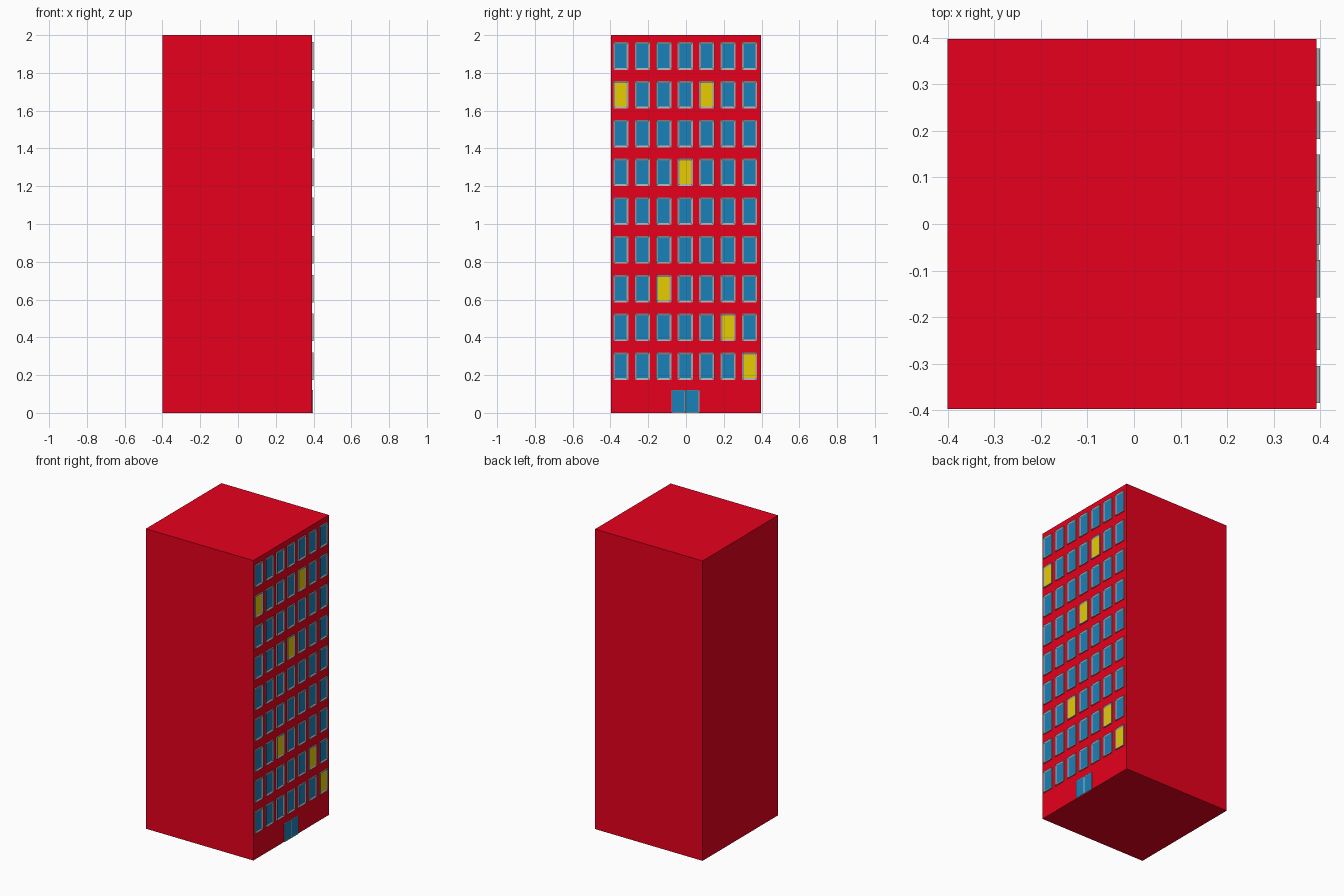
import bpy, bmesh
from mathutils import Vector

if "Cube" in bpy.data.objects:
    bpy.data.objects.remove(bpy.data.objects["Cube"])


def material(name, rgb):
    m = bpy.data.materials.new(name)
    m.diffuse_color = (*rgb, 1.0)
    m.use_nodes = True
    m.node_tree.nodes["Principled BSDF"].inputs["Base Color"].default_value = m.diffuse_color
    return m


RED = material("red_wall", (0.80, 0.0, 0.012))
GREY = material("grey_frame", (0.40, 0.40, 0.42))
BLUE = material("blue_glass", (0.010, 0.22, 0.49))
YELLOW = material("yellow_lit_glass", (0.80, 0.61, 0.0))

WALL_X = 0.392   # facade plane
HALF_Y = 0.398


def box(bm, lo, hi):
    """Add a box and return its +x face."""
    lo, hi = Vector(lo), Vector(hi)
    verts = bmesh.ops.create_cube(bm, size=1)["verts"]
    for v in verts:
        v.co = (lo + hi) / 2 + v.co * (hi - lo)
    bm.normal_update()
    faces = {f for v in verts for f in v.link_faces}
    return max(faces, key=lambda f: f.normal.x)


def framed_pane(bm, y0, y1, z0, z1, depth, border, recess, mat_index):
    """Plate on the facade with a recessed pane inset in its front."""
    face = box(bm, (WALL_X - 0.001, y0, z0), (WALL_X + depth, y1, z1))
    bmesh.ops.inset_region(bm, faces=[face], thickness=border,
                           depth=0, use_even_offset=True)
    for v in face.verts:
        v.co.x -= recess
    face.material_index = mat_index


def finish(bm, name, mats):
    me = bpy.data.meshes.new(name)
    bm.to_mesh(me)
    bm.free()
    for m in mats:
        me.materials.append(m)
    ob = bpy.data.objects.new(name, me)
    bpy.context.collection.objects.link(ob)


# Tower block
bm = bmesh.new()
box(bm, (-0.401, -HALF_Y, 0), (WALL_X, HALF_Y, 2))
finish(bm, "tower_body", [RED])

# Window grid, a few windows lit (row, column)
LIT = {(0, 6), (1, 5), (2, 2), (5, 3), (7, 0), (7, 4)}
bm = bmesh.new()
for row in range(9):
    for col in range(7):
        y = -0.004 + (col - 3) * 0.1136
        z = 0.247 + row * 0.2053
        framed_pane(bm, y - 0.04, y + 0.04, z - 0.073, z + 0.073,
                    0.008, 0.010, 0.005, 2 if (row, col) in LIT else 1)
finish(bm, "windows", [GREY, BLUE, YELLOW])

# Double entrance door
bm = bmesh.new()
for y0, y1 in ((-0.077, -0.003), (-0.003, 0.071)):
    framed_pane(bm, y0, y1, 0, 0.122, 0.005, 0.004, 0.002, 1)
finish(bm, "entrance_door", [GREY, BLUE])
